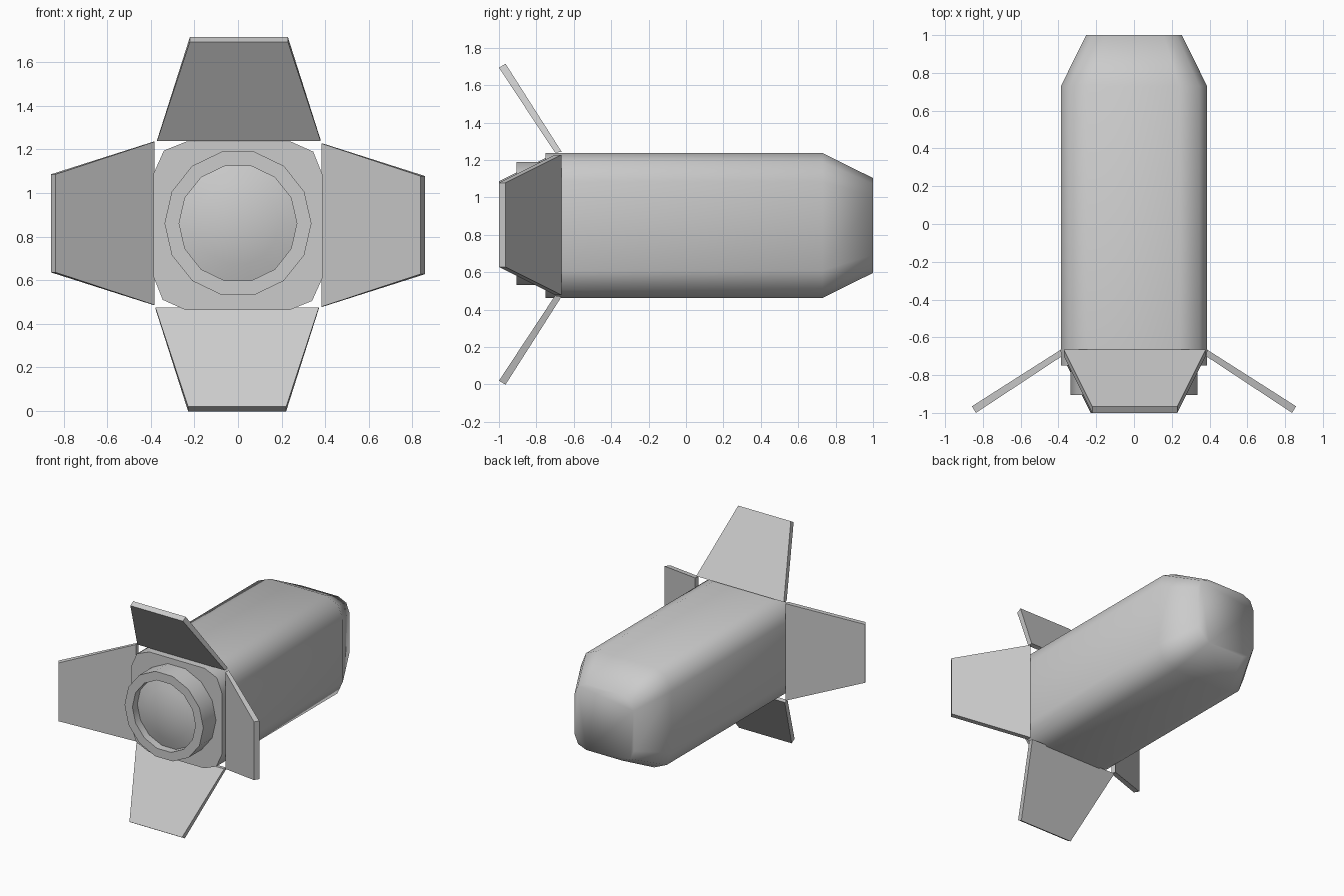
import bpy, bmesh, math
from mathutils import Matrix, Vector

CZ = 0.857  # height of the lamp axis

cube = bpy.data.objects.get("Cube")
if cube:
    bpy.data.objects.remove(cube, do_unlink=True)

grey = bpy.data.materials.new("light_grey")
grey.use_nodes = True
colour = (0.6, 0.6, 0.6, 1)
grey.diffuse_color = colour
grey.node_tree.nodes["Principled BSDF"].inputs["Base Color"].default_value = colour


def finish(name, bm, smooth=None):
    """Turn a bmesh into a named grey object."""
    bmesh.ops.recalc_face_normals(bm, faces=bm.faces[:])
    mesh = bpy.data.meshes.new(name)
    bm.to_mesh(mesh)
    bm.free()
    mesh.materials.append(grey)
    obj = bpy.data.objects.new(name, mesh)
    bpy.context.collection.objects.link(obj)
    if smooth:
        bpy.ops.object.select_all(action='DESELECT')
        obj.select_set(True)
        bpy.context.view_layer.objects.active = obj
        bpy.ops.object.shade_smooth_by_angle(angle=math.radians(smooth))
    return obj


def loft(bm, section, stations, z):
    """Skin scaled copies of an xz section along y and cap both ends."""
    rings = [[bm.verts.new((x * s, y, z + h * s)) for x, h in section]
             for y, s in stations]
    n = len(section)
    for a, b in zip(rings, rings[1:]):
        for i in range(n):
            j = (i + 1) % n
            bm.faces.new((a[i], a[j], b[j], b[i]))
    for ring in (rings[0], rings[-1]):
        bm.faces.new(ring)


# Housing: rounded square tube with a tapered back
corner = [(0.387, 0.235), (0.345, 0.34), (0.24, 0.387)]
section = []
for k in range(4):
    turn = Matrix.Rotation(k * math.pi / 2, 2)
    section += [tuple(turn @ Vector(p)) for p in corner]
bm = bmesh.new()
loft(bm, section, [(-0.75, 1), (0.73, 1), (1.0, 0.655)], 0.85)
finish("housing", bm, 70)

# Lens barrel, its recess and the domed lens, as one turned profile
SIDES = 14
profile = [(0.337, -0.75), (0.337, -0.905), (0.27, -0.905), (0.27, -0.845),
           (0.19, -0.869), (0.1, -0.886)]
bm = bmesh.new()
rings = [[bm.verts.new((r * math.cos(t), y, CZ + 0.004 + r * math.sin(t)))
          for t in (math.tau * i / SIDES for i in range(SIDES))]
         for r, y in profile]
for a, b in zip(rings, rings[1:]):
    for i in range(SIDES):
        j = (i + 1) % SIDES
        bm.faces.new((a[i], a[j], b[j], b[i]))
tip = bm.verts.new((0, -0.892, CZ + 0.004))
for i in range(SIDES):
    bm.faces.new((rings[-1][i], rings[-1][(i + 1) % SIDES], tip))
bm.faces.new(rings[0])
finish("lens_barrel", bm, 40)

# Four tapered flaps hinged around the front of the housing
flap = [(0.375, -0.665, 0.387), (0.225, -0.965, 0.858),
        (0.225, -1.0, 0.837), (0.375, -0.70, 0.382)]
for k, name in enumerate(("top", "left", "bottom", "right")):
    bm = bmesh.new()
    sides = [[bm.verts.new((s * x, y, z)) for x, y, z in flap] for s in (-1, 1)]
    for i in range(4):
        j = (i + 1) % 4
        bm.faces.new((sides[0][i], sides[0][j], sides[1][j], sides[1][i]))
    for side in sides:
        bm.faces.new(side)
    place = Matrix.Translation((0, 0, CZ)) @ Matrix.Rotation(k * math.pi / 2, 4, 'Y')
    # each flap sits slightly off centre along its hinge
    place = place @ Matrix.Translation((0.004, 0, 0))
    bm.transform(place)
    finish(name + "_flap", bm)
